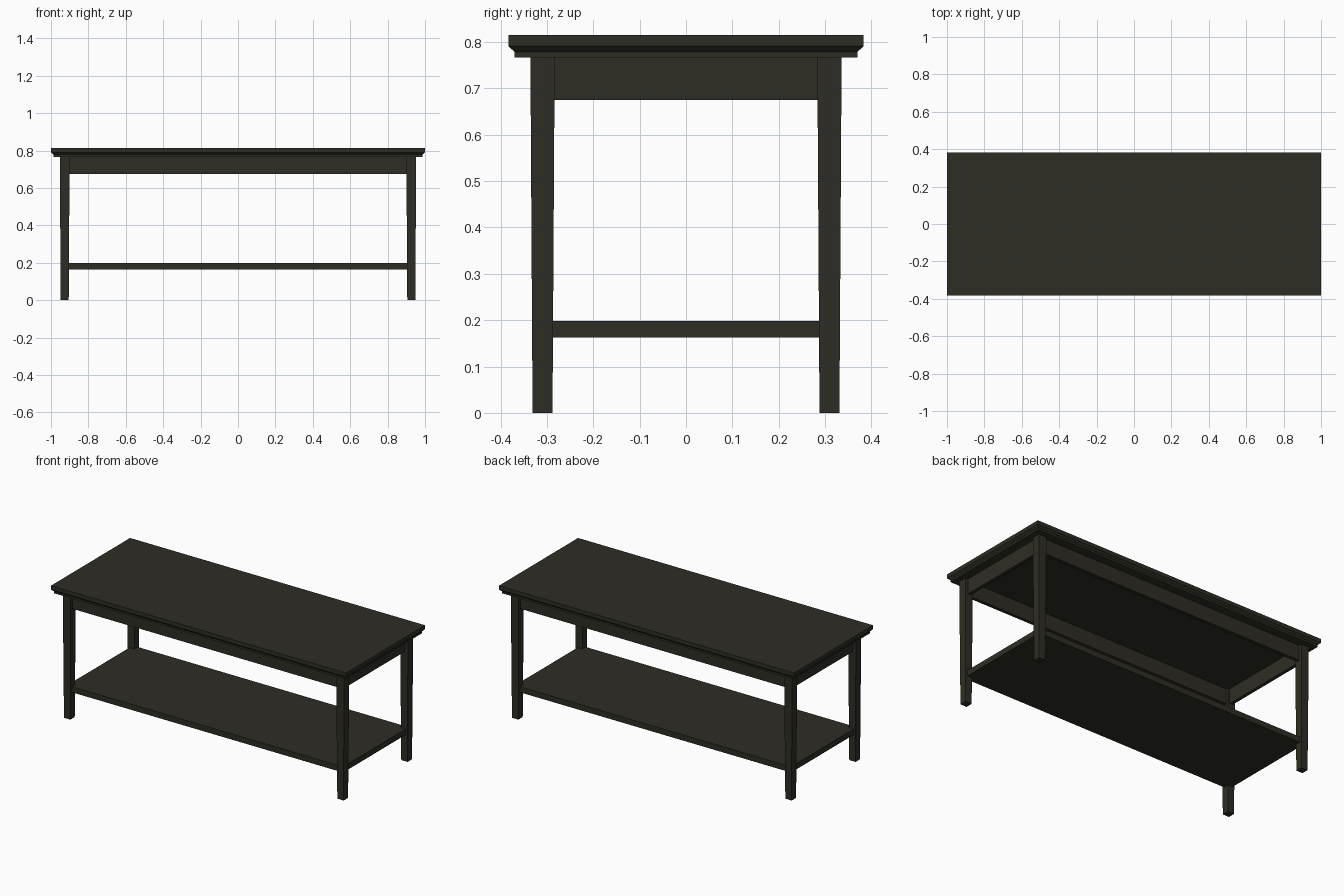
import bpy, bmesh

if "Cube" in bpy.data.objects:
    bpy.data.objects.remove(bpy.data.objects["Cube"])

wood = bpy.data.materials.new("dark_brown_wood")
wood.diffuse_color = (0.027, 0.026, 0.018, 1)
wood.use_nodes = True
wood.node_tree.nodes["Principled BSDF"].inputs["Base Color"].default_value = wood.diffuse_color


def loft(name, rings, cx=0.0, cy=0.0):
    """Stack rectangular rings (half_x, half_y, z) into one closed solid."""
    bm = bmesh.new()
    loops = [[bm.verts.new((cx + sx * hx, cy + sy * hy, z))
              for sx, sy in ((-1, -1), (1, -1), (1, 1), (-1, 1))]
             for hx, hy, z in rings]
    bm.faces.new(loops[0][::-1])
    bm.faces.new(loops[-1])
    for a, b in zip(loops, loops[1:]):
        for i in range(4):
            j = (i + 1) % 4
            bm.faces.new((a[i], a[j], b[j], b[i]))
    me = bpy.data.meshes.new(name)
    bm.to_mesh(me)
    bm.free()
    me.materials.append(wood)
    ob = bpy.data.objects.new(name, me)
    bpy.context.collection.objects.link(ob)
    return ob


# Table top with a chamfered lower moulding
loft("table_top", [(0.987, 0.370, 0.767), (0.987, 0.370, 0.779),
                   (1.0, 0.383, 0.791), (1.0, 0.383, 0.815)])

# Four gently tapered legs
for sx, side in ((-1, "left"), (1, "right")):
    for sy, end in ((-1, "front"), (1, "back")):
        loft(f"{end}_{side}_leg", [(0.0215, 0.0215, 0), (0.0262, 0.0262, 0.767)],
             sx * 0.9265, sy * 0.3095)

# Apron boards set back from the leg faces
AX, AY, T = 0.934, 0.317, 0.01
for s, name in ((-1, "front_apron"), (1, "back_apron")):
    loft(name, [(0.92, T, 0.675), (0.92, T, 0.767)], 0, s * (AY - T))
for s, name in ((-1, "left_apron"), (1, "right_apron")):
    loft(name, [(T, 0.30, 0.675), (T, 0.30, 0.767)], s * (AX - T), 0)

# Lower shelf
loft("lower_shelf", [(0.935, 0.318, 0.163), (0.935, 0.318, 0.198)])
